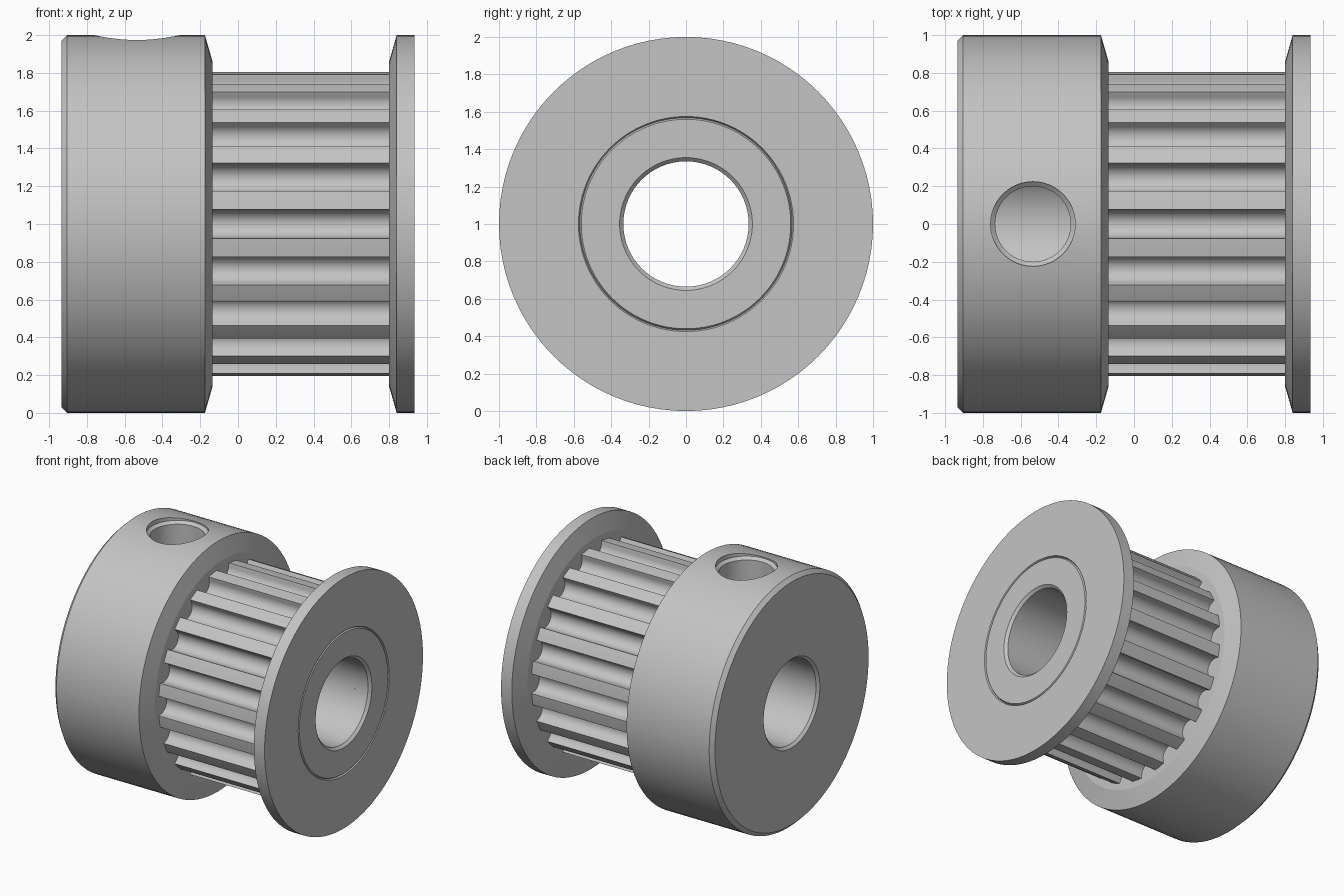
import bpy, bmesh
from math import sin, cos, pi, radians

cube = bpy.data.objects.get("Cube")
if cube:
    bpy.data.objects.remove(cube)

metal = bpy.data.materials.new("grey metal")
metal.use_nodes = True
grey = (0.55, 0.55, 0.55, 1)
metal.diffuse_color = grey
metal.node_tree.nodes["Principled BSDF"].inputs["Base Color"].default_value = grey

BORE, SEGMENTS, TEETH = 0.335, 96, 20
END, HUB_FACE, FLANGE_FACE = 0.935, -0.135, 0.80


def loft(name, rings):
    """Join equal-sized rings of points into a closed band that wraps back on itself."""
    bm = bmesh.new()
    loops = [[bm.verts.new(p) for p in ring] for ring in rings]
    n = len(loops[0])
    for a, b in zip(loops, loops[1:] + loops[:1]):
        for i in range(n):
            j = (i + 1) % n
            bm.faces.new((a[i], a[j], b[j], b[i]))
    bmesh.ops.recalc_face_normals(bm, faces=bm.faces)
    mesh = bpy.data.meshes.new(name)
    bm.to_mesh(mesh)
    bm.free()
    mesh.materials.append(metal)
    obj = bpy.data.objects.new(name, mesh)
    bpy.context.collection.objects.link(obj)
    return obj


def section(x, outline):
    """Place a (y, z) outline on the shaft axis at x."""
    return [(x, y, 1 + z) for y, z in outline]


def circle(r, n=SEGMENTS):
    return [(r * cos(2 * pi * i / n), r * sin(2 * pi * i / n)) for i in range(n)]


def turn(name, profile):
    """Turn a closed (x, radius) profile round the shaft axis."""
    return loft(name, [section(x, circle(r)) for x, r in profile])


def smooth(obj):
    bpy.ops.object.select_all(action='DESELECT')
    obj.select_set(True)
    bpy.context.view_layer.objects.active = obj
    bpy.ops.object.shade_smooth_by_angle(angle=radians(12))


# Hub with chamfered rim and bevelled inner face
hub = turn("hub", [
    (-END, BORE + 0.02), (-END, 0.97), (-END + 0.03, 1), (-0.175, 1),
    (HUB_FACE, 0.86), (HUB_FACE, BORE), (-END + 0.02, BORE)])

# Set screw hole, cut from the top into the bore
bm = bmesh.new()
hole = [(0.2, 1.0), (0.2, 1.945), (0.224, 1.965), (0.224, 2.1)]
rings = [[bm.verts.new((-0.535 + x, y, z)) for x, y in circle(r, 48)] for r, z in hole]
for a, b in zip(rings, rings[1:]):
    for i in range(48):
        bm.faces.new((a[i], a[(i + 1) % 48], b[(i + 1) % 48], b[i]))
bm.faces.new(rings[0])
bm.faces.new(rings[-1])
bmesh.ops.recalc_face_normals(bm, faces=bm.faces)
mesh = bpy.data.meshes.new("screw_hole_cutter")
bm.to_mesh(mesh)
bm.free()
mesh.materials.append(metal)
cutter = bpy.data.objects.new("screw_hole_cutter", mesh)
bpy.context.collection.objects.link(cutter)
cutter.hide_render = True
cut = hub.modifiers.new("screw_hole", 'BOOLEAN')
cut.operation, cut.solver, cut.object = 'DIFFERENCE', 'EXACT', cutter
bpy.context.view_layer.objects.active = hub
bpy.ops.object.modifier_apply(modifier=cut.name)
bpy.data.objects.remove(cutter)

# Toothed core: round-bottomed grooves, one centred on each axis direction
groove = [(-0.078, 0.806)]
groove += [(-0.074 * cos(pi * i / 18), 0.784 - 0.074 * sin(pi * i / 18)) for i in range(19)]
groove += [(0.078, 0.806)]
teeth = []
for k in range(TEETH):
    a = 2 * pi * k / TEETH
    teeth += [(r * cos(a) - t * sin(a), r * sin(a) + t * cos(a)) for t, r in groove]
    mid = a + pi / TEETH
    teeth.append((0.81 * cos(mid), 0.81 * sin(mid)))
bore = [(y * BORE / (y * y + z * z) ** 0.5, z * BORE / (y * y + z * z) ** 0.5) for y, z in teeth]
core = loft("toothed_core", [
    section(HUB_FACE, teeth), section(FLANGE_FACE, teeth),
    section(FLANGE_FACE, bore), section(HUB_FACE, bore)])

# End flange with a fine ring groove on its outer face
flange = turn("end_flange", [
    (FLANGE_FACE, BORE), (FLANGE_FACE, 0.86), (0.84, 1), (END, 1),
    (END, 0.575), (END - 0.012, 0.568), (END, 0.56),
    (END, BORE + 0.02), (END - 0.02, BORE)])

for part in (hub, core, flange):
    smooth(part)
